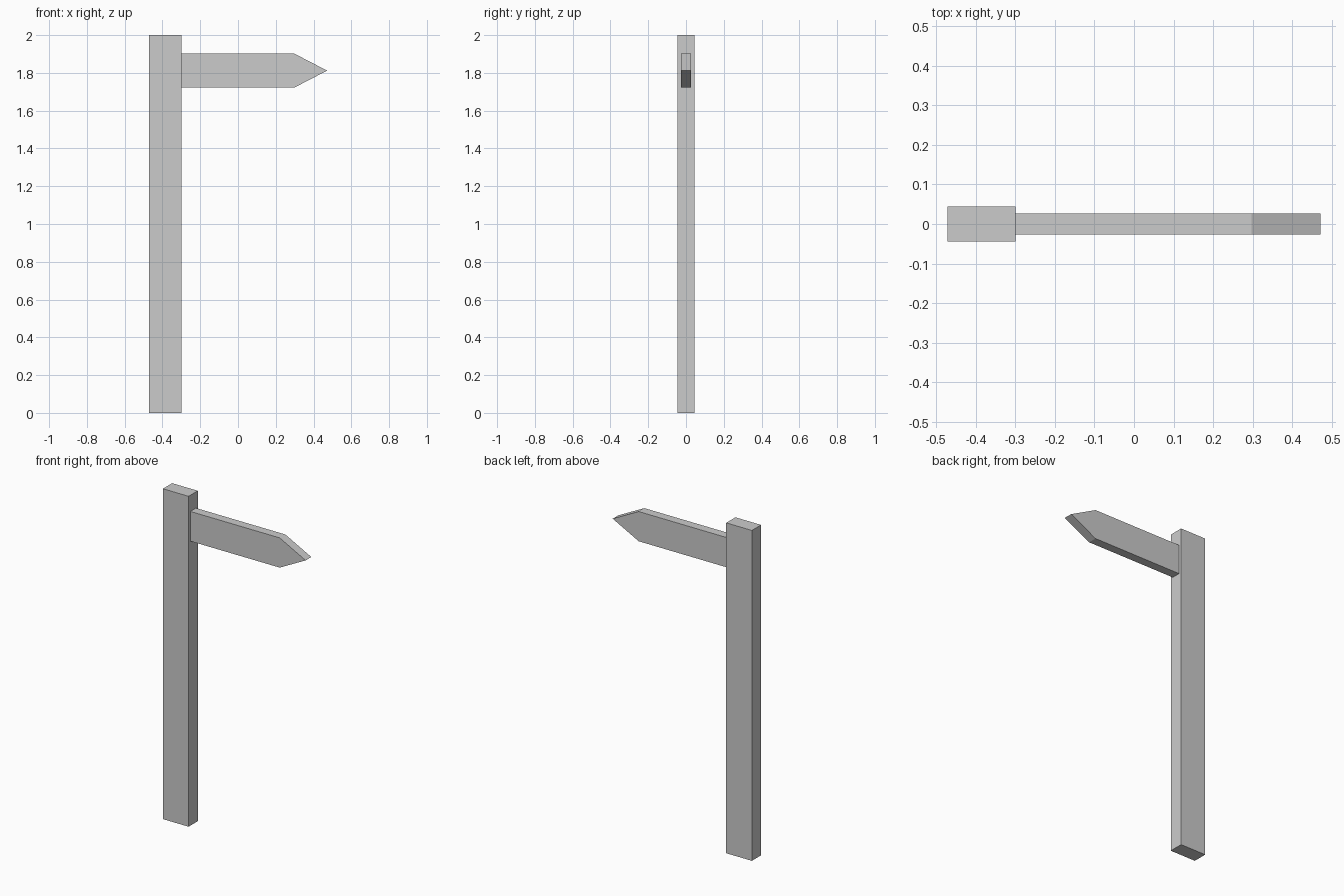
import bpy, bmesh

if "Cube" in bpy.data.objects:
    bpy.data.objects.remove(bpy.data.objects["Cube"])


def extrude_profile(name, profile, half_depth):
    """Extrude a closed XZ outline symmetrically along Y."""
    bm = bmesh.new()
    face = bm.faces.new([bm.verts.new((x, -half_depth, z)) for x, z in profile])
    ext = bmesh.ops.extrude_face_region(bm, geom=[face], use_keep_orig=True)
    verts = [v for v in ext["geom"] if isinstance(v, bmesh.types.BMVert)]
    bmesh.ops.translate(bm, verts=verts, vec=(0, 2 * half_depth, 0))
    bmesh.ops.recalc_face_normals(bm, faces=bm.faces)
    mesh = bpy.data.meshes.new(name)
    bm.to_mesh(mesh)
    bm.free()
    obj = bpy.data.objects.new(name, mesh)
    bpy.context.collection.objects.link(obj)
    return obj


# Upright post
extrude_profile("post", [(-0.472, 0), (-0.30, 0), (-0.30, 2), (-0.472, 2)], 0.044)

# Pointed sign board
extrude_profile("arrow_board", [(-0.30, 1.722), (0.298, 1.722), (0.472, 1.812),
                                (0.298, 1.902), (-0.30, 1.902)], 0.027)
